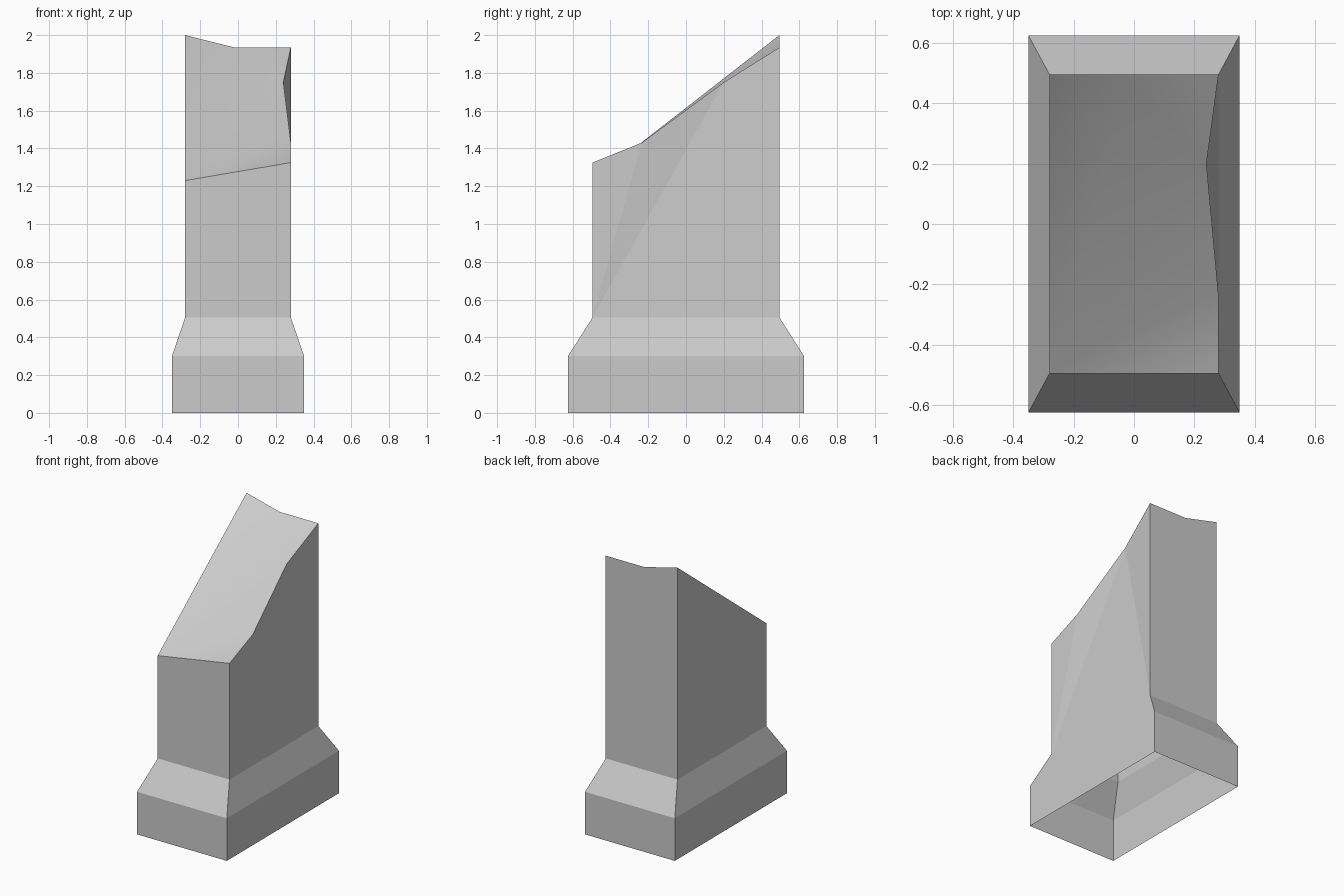
import bpy, bmesh

cube = bpy.data.objects.get("Cube")
if cube:
    bpy.data.objects.remove(cube, do_unlink=True)

stone = bpy.data.materials.new("grey stone")
stone.use_nodes = True
colour = (0.6, 0.6, 0.6, 1)
stone.diffuse_color = colour
stone.node_tree.nodes["Principled BSDF"].inputs["Base Color"].default_value = colour

bm = bmesh.new()


def ring(hx, hy, z):
    """Rectangle of vertices, counter-clockwise from the -x front corner."""
    return [bm.verts.new((sx * hx, sy * hy, z))
            for sx, sy in ((-1, -1), (1, -1), (1, 1), (-1, 1))]


# Plinth and sloped shoulder, open underneath
foot = ring(0.35, 0.625, 0)
ledge = ring(0.35, 0.625, 0.30)
neck = ring(0.28, 0.495, 0.505)
for low, high in ((foot, ledge), (ledge, neck)):
    for i in range(4):
        j = (i + 1) % 4
        bm.faces.new((low[i], low[j], high[j], high[i]))

# Broken rim of the pillar
rim = [(-0.28, -0.495, 1.23), (0.28, -0.495, 1.325), (0.28, -0.235, 1.43),
       (0.24, 0.2, 1.75), (0.28, 0.495, 1.935), (-0.02, 0.495, 1.935),
       (-0.28, 0.495, 2.0)]
a, b, c, d, e, f, g = [bm.verts.new(p) for p in rim]
n0, n1, n2, n3 = neck

# Pillar walls, with the chipped side folded around the notch
for wall in ((n0, n1, b, a), (n1, c, b), (n1, d, c), (n1, n2, d), (n2, e, d),
             (n2, n3, g, f, e), (n3, n0, a, g)):
    bm.faces.new(wall)

# Slanted broken top
for tri in ((a, b, c), (a, c, d), (a, d, f), (d, e, f), (a, f, g)):
    bm.faces.new(tri).smooth = True

mesh = bpy.data.meshes.new("broken_pillar")
bm.to_mesh(mesh)
bm.free()
mesh.materials.append(stone)
pillar = bpy.data.objects.new("broken_pillar", mesh)
bpy.context.collection.objects.link(pillar)
